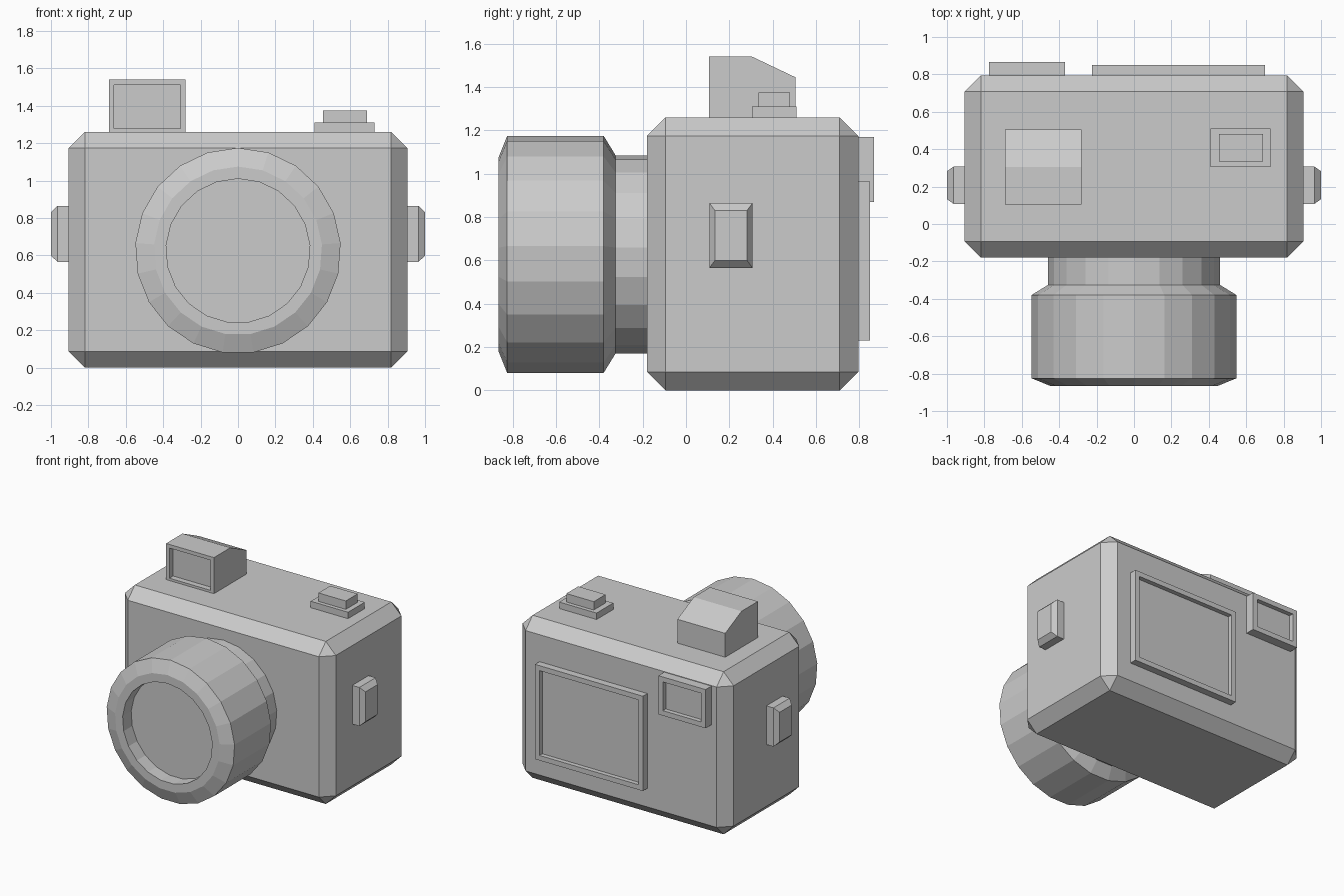
import bpy, bmesh, math
from mathutils import Vector

cube = bpy.data.objects.get("Cube")
if cube:
    bpy.data.objects.remove(cube, do_unlink=True)

# One plain grey for everything
grey = bpy.data.materials.new("plain_grey")
grey.use_nodes = True
grey.diffuse_color = (0.6, 0.6, 0.6, 1)
grey.node_tree.nodes["Principled BSDF"].inputs["Base Color"].default_value = (0.6, 0.6, 0.6, 1)


def finish(bm, name):
    bmesh.ops.recalc_face_normals(bm, faces=bm.faces)
    mesh = bpy.data.meshes.new(name)
    bm.to_mesh(mesh)
    bm.free()
    mesh.materials.append(grey)
    ob = bpy.data.objects.new(name, mesh)
    bpy.context.collection.objects.link(ob)
    return ob


def box_mesh(lo, hi):
    bm = bmesh.new()
    bmesh.ops.create_cube(bm, size=1)
    for v in bm.verts:
        v.co = Vector([(a + b) / 2 + c * (b - a) for a, b, c in zip(lo, hi, v.co)])
    bm.normal_update()
    return bm


def face_towards(bm, direction):
    return max(bm.faces, key=lambda f: f.normal.dot(Vector(direction)))


def recess(bm, direction, border, depth):
    """Inset the face looking along direction and sink it into the part."""
    face = face_towards(bm, direction)
    bmesh.ops.inset_region(bm, faces=[face], thickness=border)
    rim = bmesh.ops.extrude_discrete_faces(bm, faces=[face])["faces"][0]
    bmesh.ops.translate(bm, verts=rim.verts, vec=-depth * Vector(direction))


# Body with chamfered edges
bm = box_mesh((-0.905, -0.18, 0), (0.905, 0.795, 1.26))
bmesh.ops.bevel(bm, geom=bm.edges[:], offset=0.086, segments=1, affect='EDGES')
finish(bm, "body")

# Lens: a faceted turned profile of (radius, y), with a sunken front glass
SIDES, AXIS_Z = 21, 0.625
profile = [(0.46, -0.12), (0.46, -0.325), (0.55, -0.38), (0.55, -0.825),
           (0.45, -0.865), (0.385, -0.865), (0.385, -0.76)]
bm = bmesh.new()
rings = []
for r, y in profile:
    angles = [2 * math.pi * i / SIDES for i in range(SIDES)]
    rings.append([bm.verts.new((r * math.sin(a), y, AXIS_Z + r * math.cos(a))) for a in angles])
for a, b in zip(rings, rings[1:]):
    for i in range(SIDES):
        j = (i + 1) % SIDES
        bm.faces.new((a[i], a[j], b[j], b[i]))
bm.faces.new(rings[0])
bm.faces.new(rings[-1])
finish(bm, "lens")

# Viewfinder with a sloping rear top and a sunken front window
bm = bmesh.new()
outline = [(0.105, 1.25), (0.105, 1.54), (0.305, 1.54), (0.505, 1.445), (0.505, 1.25)]
side = bm.faces.new([bm.verts.new((-0.69, y, z)) for y, z in outline])
extruded = bmesh.ops.extrude_face_region(bm, geom=[side], use_keep_orig=True)["geom"]
bmesh.ops.translate(bm, vec=(0.41, 0, 0),
                    verts=[g for g in extruded if isinstance(g, bmesh.types.BMVert)])
bmesh.ops.recalc_face_normals(bm, faces=bm.faces)
bm.normal_update()
recess(bm, (0, -1, 0), 0.04, 0.045)
finish(bm, "viewfinder")

# Shutter button on its plate
finish(box_mesh((0.41, 0.305, 1.25), (0.73, 0.51, 1.31)), "shutter_plate")
finish(box_mesh((0.455, 0.335, 1.30), (0.69, 0.48, 1.375)), "shutter_button")

# Strap lugs with a tapered outer end
for sign, name in ((1, "left_strap_lug"), (-1, "right_strap_lug")):
    xs = sorted((sign * 0.89, sign * 0.965))
    bm = box_mesh((xs[0], 0.108, 0.565), (xs[1], 0.307, 0.865))
    tip = bmesh.ops.extrude_discrete_faces(bm, faces=[face_towards(bm, (sign, 0, 0))])["faces"][0]
    centre = tip.calc_center_median()
    for v in tip.verts:
        v.co.x = sign * 1.0
        v.co.y = centre.y + (v.co.y - centre.y) * 0.75
        v.co.z = centre.z + (v.co.z - centre.z) * 0.77
    finish(bm, name)

# Rear screen and rear eyepiece, both framed
for name, lo, hi in (("rear_screen", (-0.225, 0.78, 0.23), (0.70, 0.85, 0.965)),
                     ("rear_eyepiece", (-0.775, 0.78, 0.87), (-0.37, 0.867, 1.17))):
    bm = box_mesh(lo, hi)
    recess(bm, (0, 1, 0), 0.055, 0.035)
    finish(bm, name)
